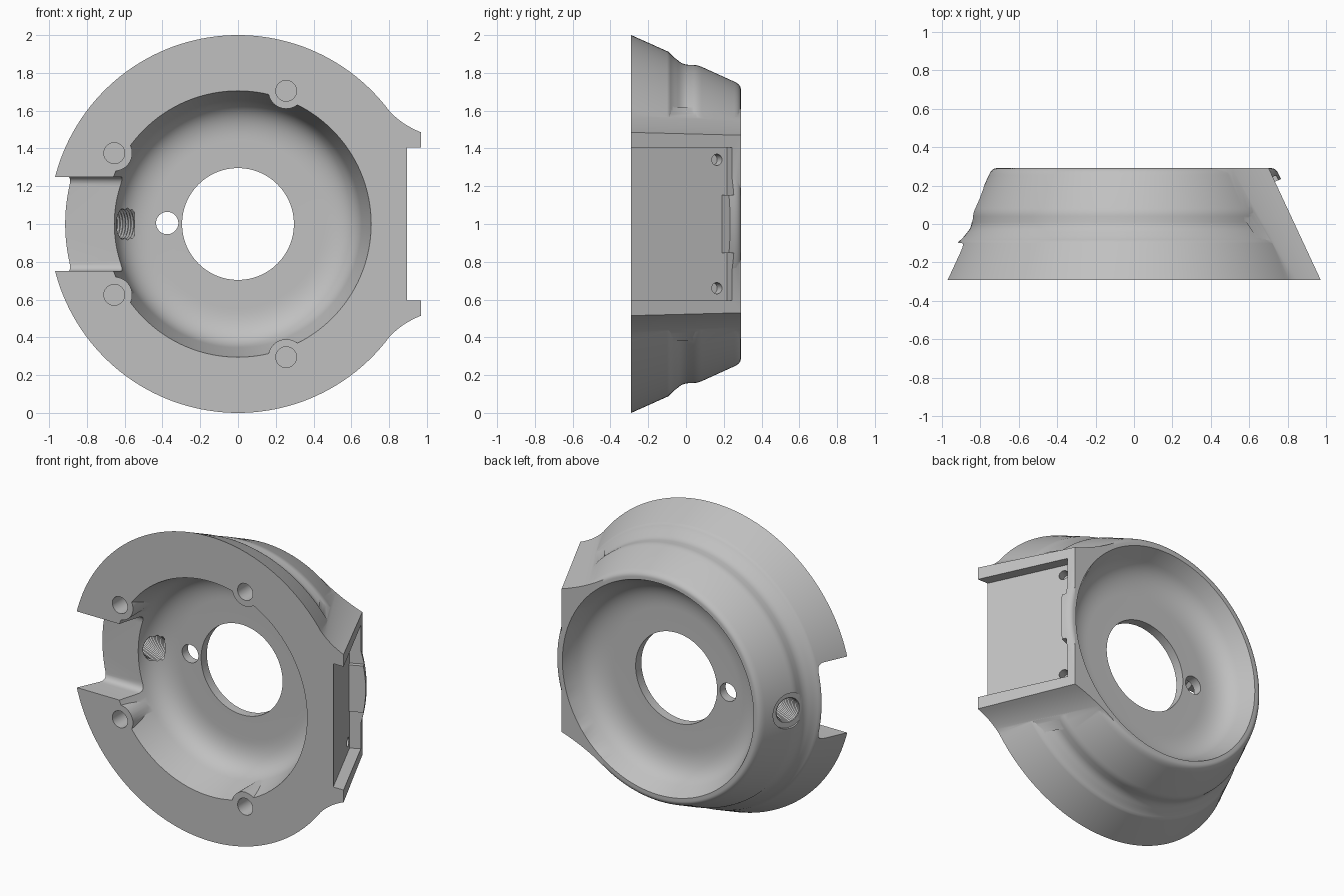
import bpy, bmesh, math
from mathutils import Vector, Matrix

cube = bpy.data.objects.get("Cube")
if cube:
    bpy.data.objects.remove(cube, do_unlink=True)

grey = bpy.data.materials.new("plain grey")
grey.use_nodes = True
grey.diffuse_color = (0.53, 0.53, 0.53, 1)
grey.node_tree.nodes["Principled BSDF"].inputs["Base Color"].default_value = (0.53, 0.53, 0.53, 1)

FRONT, BACK = -0.29, 0.29
Y = Vector((0, 1, 0))
CENTRE = Vector((0, 0, 1))


def finish(name, bm):
    bmesh.ops.recalc_face_normals(bm, faces=bm.faces)
    mesh = bpy.data.meshes.new(name)
    bm.to_mesh(mesh)
    bm.free()
    mesh.materials.append(grey)
    obj = bpy.data.objects.new(name, mesh)
    bpy.context.collection.objects.link(obj)
    return obj


def bend(a, b, c, n=8):
    """Points of a rounded corner from a to c, pulled towards b."""
    a, b, c = Vector(a), Vector(b), Vector(c)
    return [tuple(a.lerp(b, i / n).lerp(b.lerp(c, i / n), i / n)) for i in range(n + 1)]


def lathe(name, profile, origin=CENTRE, axis=Y, n=128):
    """Spin (radius, height) points, which start and end on the axis."""
    bm = bmesh.new()
    place = Matrix.Translation(origin) @ axis.to_track_quat('Z', 'Y').to_matrix().to_4x4()
    rings = []
    for r, h in profile:
        count = n if r > 0 else 1
        rings.append([bm.verts.new(place @ Vector((r * math.cos(2 * math.pi * i / n),
                                                   r * math.sin(2 * math.pi * i / n), h)))
                      for i in range(count)])
    for lo, hi in zip(rings, rings[1:]):
        for i in range(n):
            quad = [lo[i % len(lo)], lo[(i + 1) % len(lo)], hi[(i + 1) % len(hi)], hi[i % len(hi)]]
            bm.faces.new(list(dict.fromkeys(quad)))
    return finish(name, bm)


def cylinder(name, r, h0, h1, origin, axis=Y, n=48):
    return lathe(name, [(0, h0), (r, h0), (r, h1), (0, h1)], origin, axis, n)


def loft(name, first, second):
    """Solid between two matching outlines."""
    bm = bmesh.new()
    a = [bm.verts.new(p) for p in first]
    b = [bm.verts.new(p) for p in second]
    bm.faces.new(a)
    bm.faces.new(b)
    for i in range(len(a)):
        j = (i + 1) % len(a)
        bm.faces.new((a[i], a[j], b[j], b[i]))
    return finish(name, bm)


def combine(target, tool, operation):
    mod = target.modifiers.new("cut", 'BOOLEAN')
    mod.operation, mod.solver, mod.object = operation, 'EXACT', tool
    bpy.context.view_layer.objects.active = target
    bpy.ops.object.modifier_apply(modifier=mod.name)
    bpy.data.objects.remove(tool, do_unlink=True)


# Conical outer shell with a groove and a rounded back rim
outer = [(0, FRONT), (1, FRONT), (0.915, -0.1)]
outer += bend((0.91, -0.09), (0.89, -0.075), (0.872, -0.05), 4)
outer += bend((0.868, -0.045), (0.845, -0.02), (0.843, 0.01), 5)
outer += bend((0.842, 0.04), (0.842, 0.06), (0.832, 0.083), 4)
outer += bend((0.754, 0.255), (0.738, BACK), (0.715, BACK), 6)
housing = lathe("housing", outer + [(0, BACK)], n=160)

# Sloped side pad, blended into the cone
def pad_outline(y, start, pull, corner):
    half = bend(start, pull, corner, 10)
    full = half + [(x, -z) for x, z in reversed(half)]
    return [Vector((x, y, 1 + z)) for x, z in full]

combine(housing, loft("side_pad",
                      pad_outline(FRONT, (0.78, 0.622), (0.855, 0.53), (0.97, 0.485)),
                      pad_outline(BACK, (0.40, 0.61), (0.53, 0.525), (0.70, 0.47))), 'UNION')

# Front cavity, leaving four screw bosses on its wall
cavity = lathe("cavity", [(0, -0.35), (0.721, -0.35)]
               + bend((0.655, -0.10), (0.62, 0.04), (0.45, 0.04), 14) + [(0, 0.04)])
screws = [Vector((x, 0, 1 + s * z)) for x, z in ((-0.655, 0.375), (0.255, 0.705)) for s in (1, -1)]
for p in screws:
    combine(cavity, cylinder("boss", 0.095, -0.45, -0.03, p), 'DIFFERENCE')
combine(housing, cavity, 'DIFFERENCE')

# Back dish
dish = lathe("dish", [(0, 0.10)] + bend((0.45, 0.10), (0.60, 0.10), (0.65, 0.20), 12)
             + [(0.695, BACK), (0.725, 0.35), (0, 0.35)])
combine(housing, dish, 'DIFFERENCE')

# Centre hole, small hole and screw holes
combine(housing, cylinder("centre_hole", 0.296, -0.1, 0.2, CENTRE, n=96), 'DIFFERENCE')
combine(housing, cylinder("small_hole", 0.059, -0.1, 0.2, Vector((-0.375, 0, 1.005))), 'DIFFERENCE')
for p in screws:
    combine(housing, cylinder("screw_hole", 0.055, -0.4, -0.1, p), 'DIFFERENCE')

# Slot through the front edge, with rounded floor corners
side = [(0.25, -0.5)] + bend((0.25, -0.15), (0.25, -0.10), (0.20, -0.10), 6)
side += [(-z, y) for z, y in reversed(side)]
combine(housing, loft("slot", [Vector((-1.2, y, 1 + z)) for z, y in side],
                      [Vector((-0.58, y, 1 + z)) for z, y in side]), 'DIFFERENCE')

# Pocket in the side pad, with a middle tab and two blind holes
slope = math.atan2(0.27, 0.58)
along = Vector((-math.sin(slope), math.cos(slope), 0))
normal = Vector((math.cos(slope), math.sin(slope), 0))
pad_centre = Vector((0.835, 0, 1))

def on_pad(u, z, depth):
    return pad_centre + along * u + Vector((0, 0, z)) + normal * depth

edge = [(-0.6, 0.405), (0.27, 0.405), (0.27, 0.153), (0.242, 0.153)]
edge += [(u, -z) for u, z in reversed(edge)]
combine(housing, loft("pocket", [on_pad(u, z, -0.068) for u, z in edge],
                      [on_pad(u, z, 0.2) for u, z in edge]), 'DIFFERENCE')
for z in (0.34, -0.34):
    combine(housing, cylinder("pad_hole", 0.03, -0.06, 0.1, on_pad(0.212, z, -0.068), normal, 32),
            'DIFFERENCE')

# Threaded hole square to the cone, with a flat seat around it
port = Vector((-0.822, 0.10, 1))
port_axis = Vector((-math.cos(slope), math.sin(slope), 0))
combine(housing, cylinder("port_seat", 0.115, -0.02, 0.15, port, port_axis, 64), 'DIFFERENCE')
pitch, count = 0.016, 20
thread = [(0, -0.28)]
for i in range(count):
    h = -0.28 + i * pitch
    thread += [(0.076, h), (0.086, h + pitch / 2)]
thread += [(0.076, -0.28 + count * pitch), (0, -0.28 + count * pitch)]
combine(housing, lathe("thread", thread, port, port_axis, 48), 'DIFFERENCE')

# Smooth curved faces, keep edges sharp
bpy.ops.object.select_all(action='DESELECT')
housing.select_set(True)
bpy.context.view_layer.objects.active = housing
bpy.ops.object.shade_smooth_by_angle(angle=math.radians(28))
